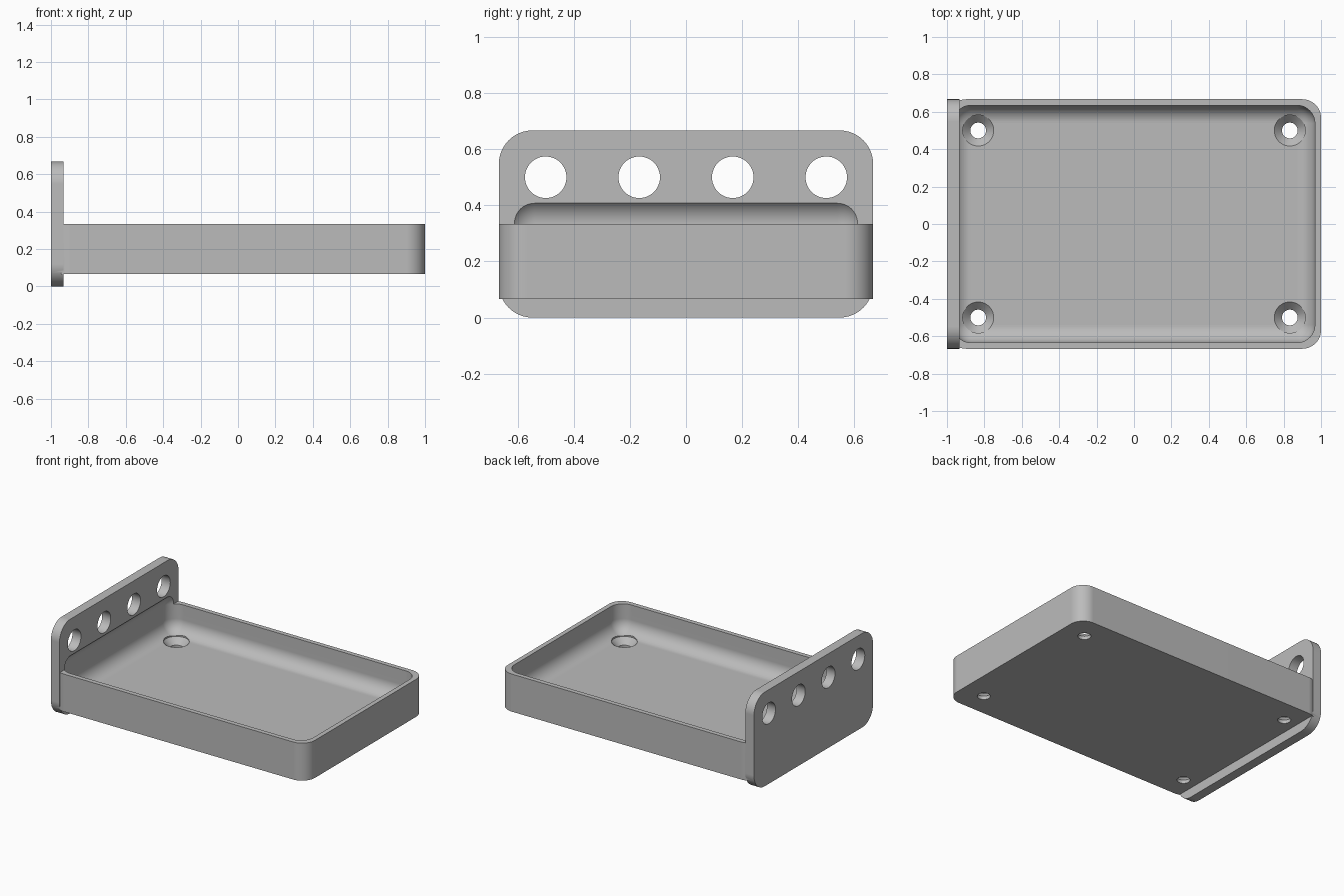
import bpy
import bmesh
import math
from mathutils import Vector, Matrix

if "Cube" in bpy.data.objects:
    bpy.data.objects.remove(bpy.data.objects["Cube"], do_unlink=True)

grey = bpy.data.materials.new("plain_grey")
grey.use_nodes = True
colour = (0.5, 0.5, 0.5, 1)
grey.diffuse_color = colour
grey.node_tree.nodes["Principled BSDF"].inputs["Base Color"].default_value = colour


def finish(name, bm):
    bmesh.ops.recalc_face_normals(bm, faces=bm.faces)
    mesh = bpy.data.meshes.new(name)
    bm.to_mesh(mesh)
    bm.free()
    mesh.materials.append(grey)
    obj = bpy.data.objects.new(name, mesh)
    bpy.context.collection.objects.link(obj)
    return obj


def rounded_block(name, low, high, radius, axis=None):
    """Box with its edges along one axis (or all edges) rounded."""
    low, high = Vector(low), Vector(high)
    bm = bmesh.new()
    bmesh.ops.create_cube(bm, size=1)
    bmesh.ops.scale(bm, vec=high - low, verts=bm.verts)
    bmesh.ops.translate(bm, vec=(low + high) / 2, verts=bm.verts)
    edges = [e for e in bm.edges if axis is None
             or abs((e.verts[0].co - e.verts[1].co).normalized()[axis]) > 0.9]
    bmesh.ops.bevel(bm, geom=edges, offset=radius, offset_type='OFFSET',
                    segments=12, profile=0.5, affect='EDGES')
    return finish(name, bm)


def lathe(name, profile, matrix):
    """Solid turned from (radius, height) points."""
    bm = bmesh.new()
    verts = [bm.verts.new((r, 0, z)) for r, z in profile]
    edges = [bm.edges.new(pair) for pair in zip(verts, verts[1:])]
    bmesh.ops.spin(bm, geom=verts + edges, cent=(0, 0, 0), axis=(0, 0, 1),
                   angle=math.tau, steps=48, use_merge=False)
    bmesh.ops.remove_doubles(bm, verts=bm.verts, dist=0.0001)
    bmesh.ops.transform(bm, matrix=matrix, verts=bm.verts)
    return finish(name, bm)


def combine(target, tool, operation):
    mod = target.modifiers.new(operation.lower(), 'BOOLEAN')
    mod.operation = operation
    mod.solver = 'EXACT'
    mod.object = tool
    tool.hide_render = True
    bpy.ops.object.select_all(action='DESELECT')
    bpy.context.view_layer.objects.active = target
    target.select_set(True)
    bpy.ops.object.modifier_apply(modifier=mod.name)
    bpy.data.objects.remove(tool, do_unlink=True)


# Upright end plate joined to the tray block
body = rounded_block("tray_with_end_plate", (-1, -0.667, 0), (-0.933, 0.667, 0.667), 0.12, axis=0)
tray = rounded_block("tray_block", (-0.998, -0.667, 0.067), (1, 0.667, 0.333), 0.1, axis=2)
combine(body, tray, 'UNION')

# Hollow with rounded floor edges, running slightly into the plate
hollow = rounded_block("hollow_cutter", (-0.967, -0.634, 0.133), (0.967, 0.634, 0.43), 0.095)
combine(body, hollow, 'DIFFERENCE')

# Countersunk screw holes in the tray floor
screw = [(0, 0), (0.042, 0), (0.042, 0.091), (0.083, 0.133), (0.083, 0.25), (0, 0.25)]
for x in (-0.833, 0.833):
    for y in (-0.5, 0.5):
        combine(body, lathe("screw_cutter", screw, Matrix.Translation((x, y, 0))), 'DIFFERENCE')

# Row of round holes through the plate
bore = [(0, -0.1), (0.074, -0.1), (0.074, 0.1), (0, 0.1)]
for i in range(4):
    place = Matrix.Translation((-0.967, -0.5 + i / 3, 0.5)) @ Matrix.Rotation(math.pi / 2, 4, 'Y')
    combine(body, lathe("bore_cutter", bore, place), 'DIFFERENCE')

# Smooth curves, crisp edges, even shading on the flats
bpy.ops.object.shade_smooth_by_angle(angle=math.radians(30))
weighted = body.modifiers.new("even_shading", 'WEIGHTED_NORMAL')
weighted.keep_sharp = True
